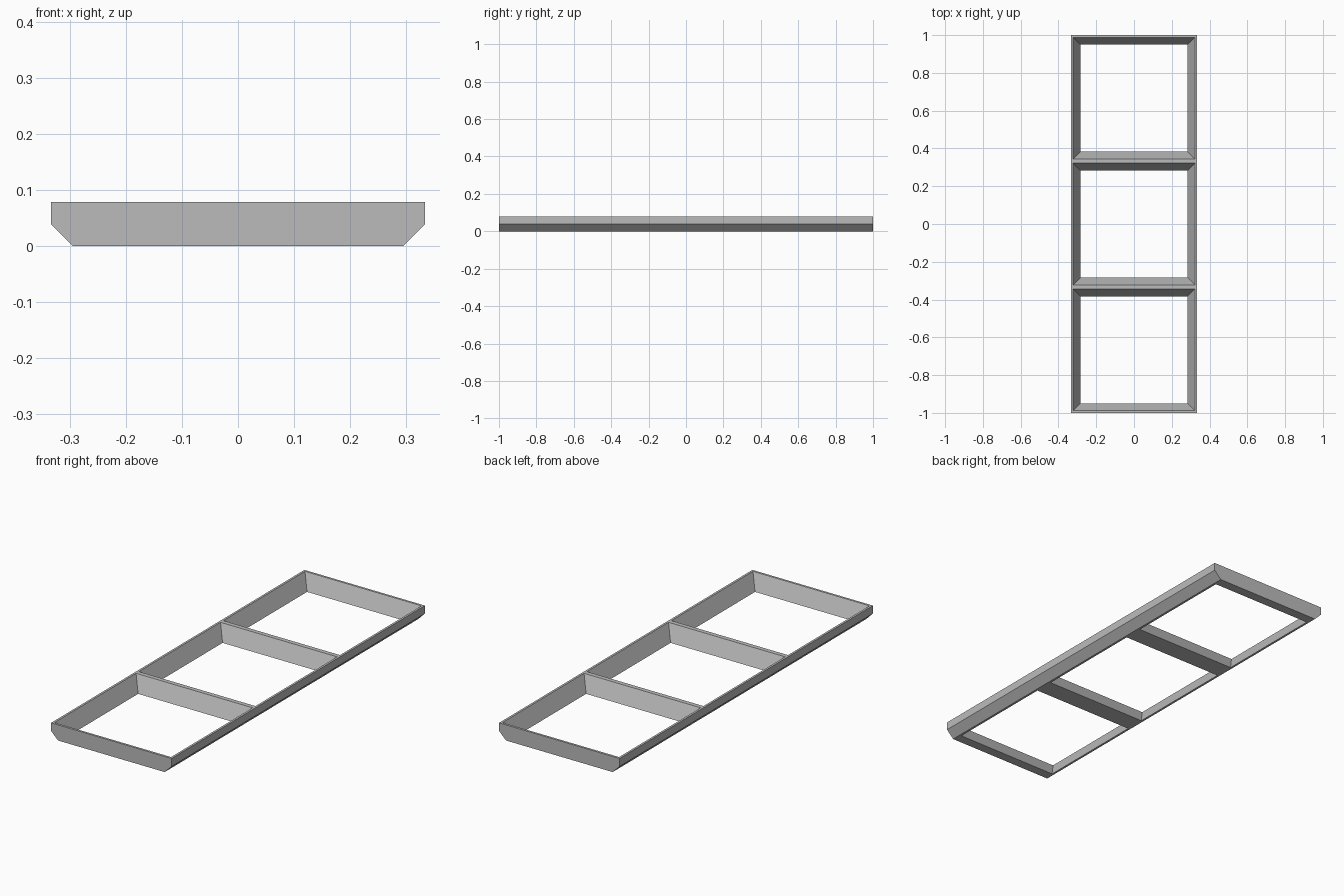
import bpy
import bmesh

default = bpy.data.objects.get("Cube")
if default:
    bpy.data.objects.remove(default, do_unlink=True)

HALF_LENGTH = 1.0
HALF_WIDTH = 0.333
HEIGHT = 0.078
CHAMFER = 0.038
OPEN_TOP, OPEN_BOTTOM = 0.322, 0.284   # half sizes of each square opening
PITCH = 2 * HALF_LENGTH / 3

grey = bpy.data.materials.new("plain grey")
grey.use_nodes = True
colour = (0.5, 0.5, 0.5, 1)
grey.diffuse_color = colour
grey.node_tree.nodes["Principled BSDF"].inputs["Base Color"].default_value = colour


def make_object(name, bm):
    bmesh.ops.recalc_face_normals(bm, faces=bm.faces)
    mesh = bpy.data.meshes.new(name)
    bm.to_mesh(mesh)
    bm.free()
    mesh.materials.append(grey)
    obj = bpy.data.objects.new(name, mesh)
    bpy.context.collection.objects.link(obj)
    return obj


def bridge(bm, first, second):
    """Closed solid between two matching point loops."""
    a = [bm.verts.new(p) for p in first]
    b = [bm.verts.new(p) for p in second]
    bm.faces.new(a)
    bm.faces.new(b)
    for i in range(len(a)):
        j = (i + 1) % len(a)
        bm.faces.new((a[i], a[j], b[j], b[i]))


def square(half, y, z):
    return [(sx * half, y + sy * half, z)
            for sx, sy in ((-1, -1), (1, -1), (1, 1), (-1, 1))]


# Body: block with chamfered lower long edges, extruded along its length
right_half = [(HALF_WIDTH - CHAMFER, 0), (HALF_WIDTH, CHAMFER), (HALF_WIDTH, HEIGHT)]
profile = right_half + [(-x, z) for x, z in reversed(right_half)]
bm = bmesh.new()
bridge(bm, *[[(x, y, z) for x, z in profile] for y in (-HALF_LENGTH, HALF_LENGTH)])
frame = make_object("frame", bm)

# Cutter: three tapered square openings, extended slightly past both faces
margin = 0.005
extra = (OPEN_TOP - OPEN_BOTTOM) * margin / HEIGHT
bm = bmesh.new()
for i in (-1, 0, 1):
    bridge(bm, square(OPEN_BOTTOM - extra, i * PITCH, -margin),
           square(OPEN_TOP + extra, i * PITCH, HEIGHT + margin))
cutter = make_object("opening_cutter", bm)
cutter.hide_render = True

cut = frame.modifiers.new("openings", "BOOLEAN")
cut.operation = "DIFFERENCE"
cut.solver = "EXACT"
cut.object = cutter
bpy.context.view_layer.objects.active = frame
frame.select_set(True)
bpy.ops.object.modifier_apply(modifier=cut.name)
bpy.data.objects.remove(cutter, do_unlink=True)
